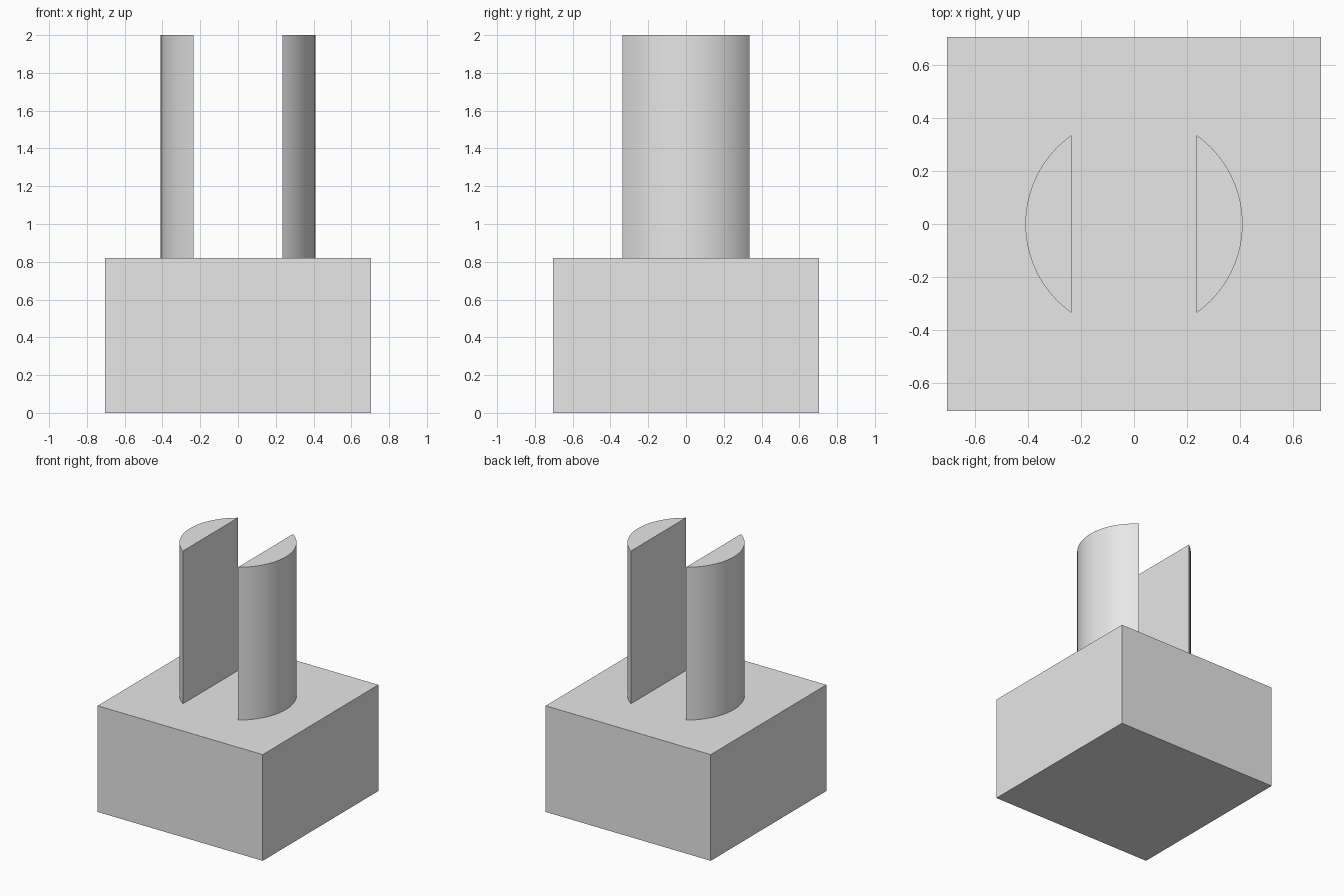
import bpy
import bmesh
from math import acos, cos, sin

if "Cube" in bpy.data.objects:
    bpy.data.objects.remove(bpy.data.objects["Cube"], do_unlink=True)

BASE_HALF, BASE_TOP, TOP = 0.705, 0.82, 2.0
RADIUS, SLOT_HALF = 0.41, 0.235
STEPS = 32

grey = bpy.data.materials.new("light_grey")
grey.use_nodes = True
colour = (0.8, 0.8, 0.8, 1)
grey.diffuse_color = colour
grey.node_tree.nodes["Principled BSDF"].inputs["Base Color"].default_value = colour


def prism(name, outline, bottom, top):
    """Extrude a counter-clockwise outline from bottom to top."""
    bm = bmesh.new()
    face = bm.faces.new([bm.verts.new((x, y, bottom)) for x, y in outline])
    result = bmesh.ops.extrude_face_region(bm, geom=[face])
    for item in result["geom"]:
        if isinstance(item, bmesh.types.BMVert):
            item.co.z = top
    bmesh.ops.recalc_face_normals(bm, faces=bm.faces)
    mesh = bpy.data.meshes.new(name)
    bm.to_mesh(mesh)
    bm.free()
    mesh.materials.append(grey)
    obj = bpy.data.objects.new(name, mesh)
    bpy.context.collection.objects.link(obj)
    return obj


# Square block
h = BASE_HALF
prism("base_block", [(-h, -h), (h, -h), (h, h), (-h, h)], 0, BASE_TOP)

# Two upright round-backed cheeks either side of the slot
half_angle = acos(SLOT_HALF / RADIUS)
angles = [half_angle * (2 * i / STEPS - 1) for i in range(STEPS + 1)]
for name, side in (("left_cheek", 1), ("right_cheek", -1)):
    arc = [(side * RADIUS * cos(a), side * RADIUS * sin(a)) for a in angles]
    cheek = prism(name, arc, BASE_TOP, TOP)
    bpy.ops.object.select_all(action="DESELECT")
    cheek.select_set(True)
    bpy.context.view_layer.objects.active = cheek
    bpy.ops.object.shade_smooth_by_angle()
